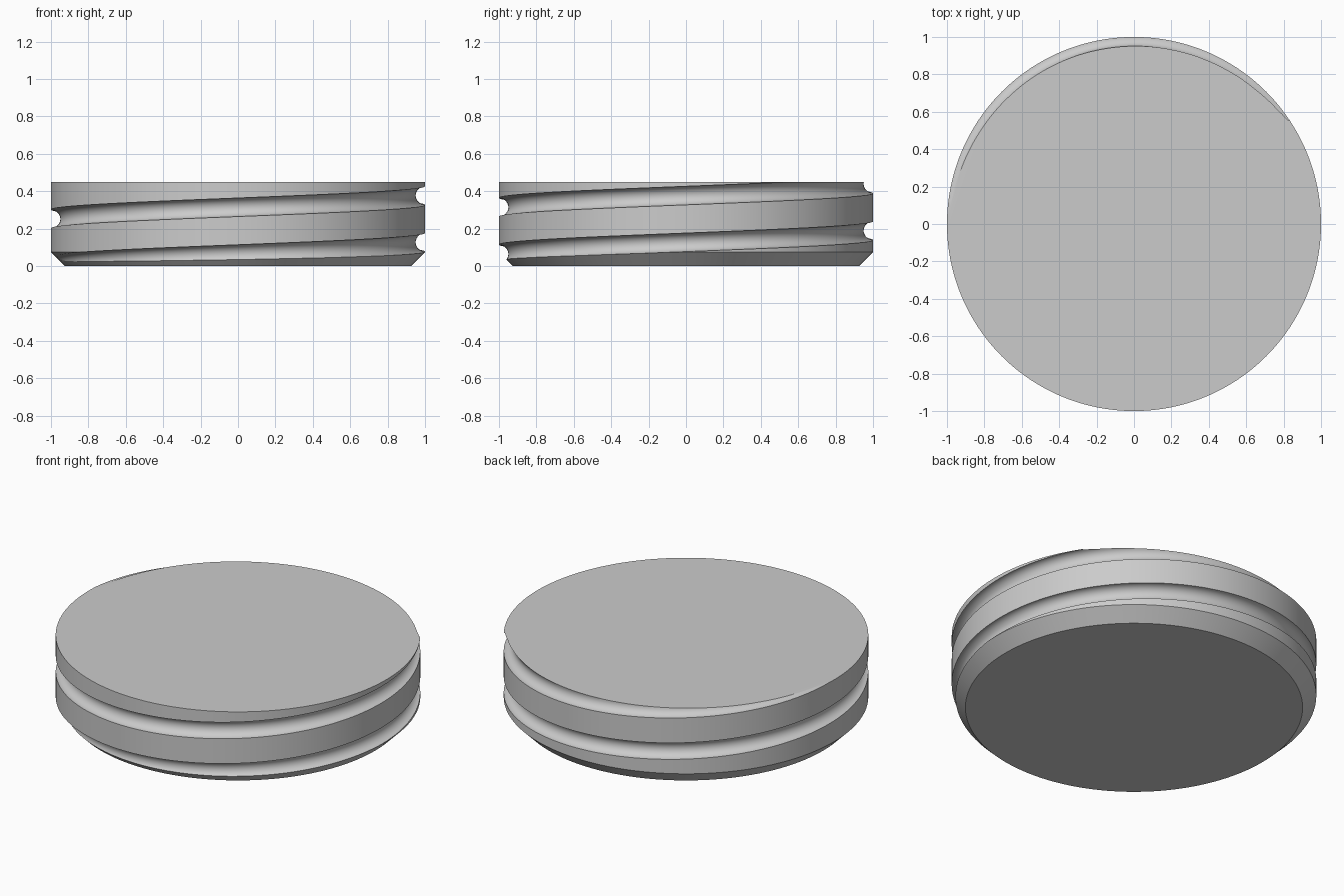
import bpy, bmesh, math

if "Cube" in bpy.data.objects:
    bpy.data.objects.remove(bpy.data.objects["Cube"])

SEG, SIDES = 192, 24            # steps per turn, sides of the groove profile
HEIGHT, CHAMFER = 0.45, 0.075
PITCH, GROOVE_R, Z_START = 0.25, 0.05, 0.127

grey = bpy.data.materials.new("light grey")
grey.diffuse_color = (0.6, 0.6, 0.6, 1)
grey.use_nodes = True
grey.node_tree.nodes["Principled BSDF"].inputs["Base Color"].default_value = grey.diffuse_color


def make_object(name, bm):
    bmesh.ops.recalc_face_normals(bm, faces=bm.faces)
    mesh = bpy.data.meshes.new(name)
    bm.to_mesh(mesh)
    bm.free()
    ob = bpy.data.objects.new(name, mesh)
    bpy.context.collection.objects.link(ob)
    mesh.materials.append(grey)
    return ob


def loft(name, rings):
    """Skin closed rings of points and cap both ends."""
    bm = bmesh.new()
    loops = [[bm.verts.new(p) for p in ring] for ring in rings]
    for a, b in zip(loops, loops[1:]):
        n = len(a)
        for i in range(n):
            j = (i + 1) % n
            bm.faces.new((a[i], a[j], b[j], b[i]))
    bm.faces.new(loops[0])
    bm.faces.new(loops[-1])
    return make_object(name, bm)


def polar(r, a, z):
    return (r * math.cos(a), r * math.sin(a), z)


# Round plug with a bevelled lower rim
step = 2 * math.pi / SEG
plug = loft("threaded_plug", [[polar(r, i * step, z) for i in range(SEG)]
            for r, z in ((1 - CHAMFER, 0), (1, CHAMFER), (1, HEIGHT))])

# Helical round groove that runs out through the bevel and the top
rings = []
for k in range(int(-0.85 * SEG), int(1.65 * SEG)):
    a = (k + 0.5) * step
    zc = Z_START + PITCH * a / (2 * math.pi)
    ring = []
    for s in range(SIDES):
        t = 2 * math.pi * (s + 0.5) / SIDES
        ring.append(polar(1 + GROOVE_R * math.cos(t), a, zc + GROOVE_R * math.sin(t)))
    rings.append(ring)
cutter = loft("groove_cutter", rings)
cutter.hide_render = True

cut = plug.modifiers.new("helical groove", 'BOOLEAN')
cut.operation = 'DIFFERENCE'
cut.solver = 'EXACT'
cut.object = cutter

bpy.ops.object.select_all(action='DESELECT')
bpy.context.view_layer.objects.active = plug
plug.select_set(True)
bpy.ops.object.modifier_apply(modifier=cut.name)
bpy.data.objects.remove(cutter)

# Smooth walls with crisp rims
bpy.ops.object.shade_smooth_by_angle(angle=math.radians(25))
